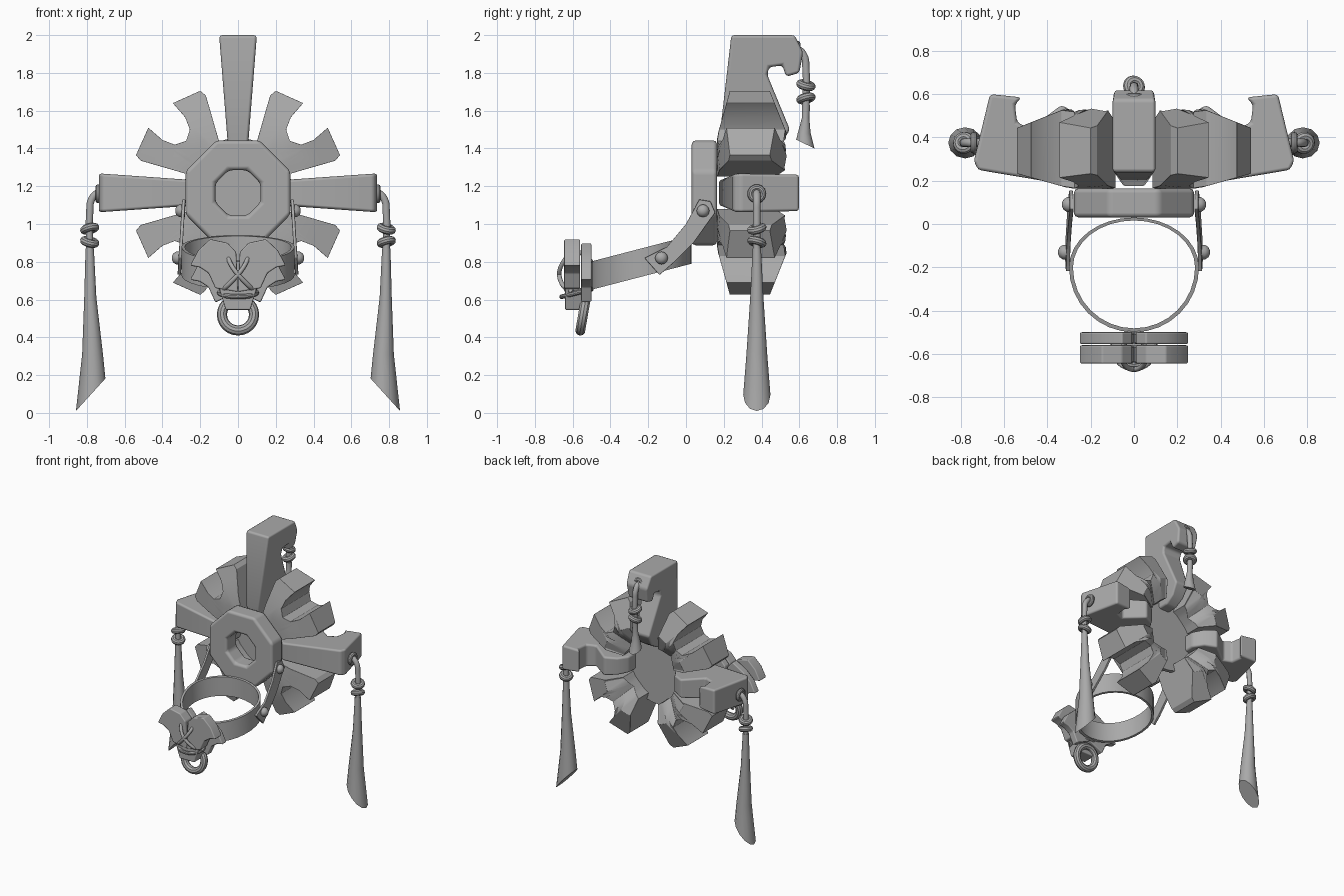
import bpy, bmesh, math
from math import sin, cos, pi
from mathutils import Matrix, Vector

cube = bpy.data.objects.get("Cube")
if cube:
    bpy.data.objects.remove(cube)

grey = bpy.data.materials.new("plain_grey")
grey.use_nodes = True
grey.diffuse_color = (0.4, 0.4, 0.4, 1)
grey.node_tree.nodes["Principled BSDF"].inputs["Base Color"].default_value = (0.4, 0.4, 0.4, 1)
HUB = Vector((0, 0, 1.165))


def make(name, verts, faces, bevel=0.0, matrix=None):
    """Mesh object with outward normals, smooth shading and optional rounded edges."""
    bm = bmesh.new()
    vs = [bm.verts.new(v) for v in verts]
    for f in faces:
        bm.faces.new([vs[i] for i in f])
    if matrix:
        bm.transform(matrix)
    bmesh.ops.recalc_face_normals(bm, faces=bm.faces)
    me = bpy.data.meshes.new(name)
    bm.to_mesh(me)
    bm.free()
    return finish(bpy.data.objects.new(name, me), bevel)


def finish(ob, bevel=0.0):
    if ob.name not in bpy.context.scene.collection.all_objects:
        bpy.context.collection.objects.link(ob)
    ob.data.materials.append(grey)
    bpy.context.view_layer.objects.active = ob
    bpy.ops.object.select_all(action='DESELECT')
    ob.select_set(True)
    if bevel:
        ob.data.polygons.foreach_set("use_smooth", [True] * len(ob.data.polygons))
        mod = ob.modifiers.new("rounding", 'BEVEL')
        mod.width, mod.segments = bevel, 2
        mod.limit_method, mod.angle_limit = 'ANGLE', math.radians(32)
        mod.harden_normals = True
    else:
        bpy.ops.object.shade_smooth_by_angle(angle=math.radians(35))
    return ob


def loft(name, rings, bevel=0.0, matrix=None, closed=False):
    """Skin equal-sized rings; cap the ends, or join last to first when closed."""
    n, k = len(rings[0]), len(rings)
    faces = [(a * n + i, a * n + (i + 1) % n, (a + 1) % k * n + (i + 1) % n, (a + 1) % k * n + i)
             for a in range(k if closed else k - 1) for i in range(n)]
    if not closed:
        faces += [tuple(range(n)), tuple(range((k - 1) * n, k * n))]
    return make(name, [v for r in rings for v in r], faces, bevel, matrix)


def torus(name, loc, major, minor, rot=(0, 0, 0), scale=(1, 1, 1)):
    bpy.ops.mesh.primitive_torus_add(major_segments=24, minor_segments=10, location=loc,
                                     major_radius=major, minor_radius=minor, rotation=rot)
    ob = bpy.context.object
    ob.name, ob.scale = name, scale
    return finish(ob)


def cord(name, pts, radius, matrix=None):
    cu = bpy.data.curves.new(name, 'CURVE')
    cu.dimensions, cu.bevel_depth, cu.bevel_resolution = '3D', radius, 3
    cu.use_fill_caps = True
    sp = cu.splines.new('BEZIER')
    sp.bezier_points.add(len(pts) - 1)
    for p, co in zip(sp.bezier_points, pts):
        p.co = matrix @ Vector(co) if matrix else co
        p.handle_left_type = p.handle_right_type = 'AUTO'
    sp.resolution_u = 6
    ob = bpy.data.objects.new(name, cu)
    bpy.context.collection.objects.link(ob)
    cu.materials.append(grey)


# Octagonal front ring and the thin plate behind it
def octagon(apothem, y):
    r = apothem / cos(pi / 8)
    return [HUB + Vector((r * cos(pi / 8 + i * pi / 4), y, r * sin(pi / 8 + i * pi / 4)))
            for i in range(8)]


loft("octagon_ring", [octagon(0.278, 0.03), octagon(0.278, 0.165),
                      octagon(0.12, 0.165), octagon(0.12, 0.03)], 0.022, closed=True)
loft("hub_plate", [[HUB + Vector((0.29 * cos(i * pi / 16), y, 0.29 * sin(i * pi / 16)))
                    for i in range(32)] for y in (0.315, 0.345)])


# Long hooked rays: side profile of (radius, depth), widening outwards
def ray(name, profile, turn, w0, w1):
    end = max(r for r, y in profile)
    rings = []
    for s in (-1, 1):
        rings.append([(s * (w0 + (w1 - w0) * (r - 0.27) / (end - 0.27)), y, r) for r, y in profile])
    loft(name, rings, 0.016, Matrix.Translation(HUB) @ Matrix.Rotation(turn, 4, 'Y'))


root_front = [(0.2, 0.2), (0.275, 0.175)]
root_back = [(0.335, 0.55), (0.25, 0.5), (0.2, 0.42)]
ray("top_ray", root_front + [(0.835, 0.24), (0.835, 0.575), (0.745, 0.62), (0.635, 0.6),
                             (0.615, 0.53), (0.675, 0.51), (0.665, 0.44), (0.625, 0.43)]
    + root_back, 0, 0.055, 0.1)
for side, turn in (("left", pi / 2), ("right", -pi / 2)):
    ray(side + "_ray", root_front + [(0.72, 0.25), (0.74, 0.29), (0.665, 0.6), (0.52, 0.585),
                                     (0.55, 0.55), (0.54, 0.47), (0.48, 0.44)]
        + root_back, turn, 0.07, 0.103)

# Two-pronged diagonal claws, each mirrored about its own diagonal
inner = [(0.085, 0.22), (0.093, 0.215), (0.1, 0.21), (0.118, 0.2), (0.14, 0.18), (0.16, 0.16)]
outer = [(0.17, 0.515), (0.2, 0.54), (0.345, 0.475), (0.28, 0.4), (0.255, 0.335), (0.275, 0.275)]
inner += [(z, x) for x, z in inner[-2::-1]]
outer += [(z, x) for x, z in outer[-2::-1]]


def claw_depth(x, z):
    m = max(x, z)
    out = min(max((m - 0.3) / 0.25, 0), 1)
    rise = min(max((m - 0.16) / 0.14, 0), 1)
    return 0.165 + 0.07 * out, 0.42 + 0.12 * rise - 0.1 * out


def claw(name, sx, sz):
    rings = []
    for a, b in zip(inner, outer):
        pts = [Vector(a).lerp(Vector(b), t) for t in (0, 0.4, 0.7, 1)]
        front = [(p.x, claw_depth(*p)[0], p.y) for p in pts]
        back = [(p.x, claw_depth(*p)[1], p.y) for p in reversed(pts)]
        rings.append(front + back)
    loft(name, rings, 0.014, Matrix.Translation(HUB) @ Matrix.Diagonal((sx, 1, sz, 1)))


for sx, side in ((1, "left"), (-1, "right")):
    claw(side + "_upper_claw", sx, 1)
    claw(side + "_lower_claw", sx, -1)


# Hanging tassels: eyelet, cord, two knots and a slanted flared drop
def tassel(name, loc, turn, length, size):
    m = Matrix.Translation(loc) @ Matrix.Rotation(turn, 4, 'Z')
    torus(name + "_eyelet", m @ Vector((0.02, 0, 0)), 0.034, 0.016, (0, pi / 2, turn))
    cord(name + "_cord", [(-0.05, 0, 0), (0.02, 0, 0.005), (0.055, 0, -0.03),
                          (0.065, 0, -0.1), (0.065, 0, -0.31)], 0.02, m)
    for z, tilt in ((-0.185, 0.25), (-0.255, -0.25)):
        torus(name + "_knot", m @ Vector((0.065, 0, z)), 0.031, 0.021, (tilt, tilt, turn))
    rings = []
    for f, off, ru, rv, tip in ((0, 0, 0.022, 0.022, 0), (0.3, -0.003, 0.032, 0.035, 0),
                                (0.65, -0.015, 0.055, 0.055, 0), (0.9, -0.005, 0.078, 0.072, 0.1)):
        s = 1 if f == 0 else size
        rings.append([(0.065 + s * (off + ru * cos(i * pi / 6)), s * rv * sin(i * pi / 6),
                       -0.29 - length * (f + tip * cos(i * pi / 6))) for i in range(12)])
    loft(name + "_drop", rings, 0, m)


tassel("left_tassel", (0.72, 0.375, 1.16), 0, 0.86, 1)
tassel("right_tassel", (-0.72, 0.375, 1.16), pi, 0.86, 1)
tassel("top_tassel", (0, 0.57, 1.92), pi / 2, 0.23, 0.62)

# Tilted finger band, pointed at the front
band = []
for i in range(32):
    a = i * pi / 16
    x, y = 0.3 * cos(a), -0.2 + (0.23 if sin(a) > 0 else 0.3) * sin(a)
    ring = []
    for s, dz in ((1, -0.075), (1, 0.075), (0.94, 0.075), (0.94, -0.075)):
        yy = -0.2 + (y + 0.2) * s
        ring.append((x * s, yy, 0.865 + (yy - 0.03) * 0.26 + dz))
    band.append(ring)
loft("finger_band", band, closed=True)

# Side brackets with domed rivets
for s, side in ((1, "left"), (-1, "right")):
    outline = [(0.07, 1.13), (0.13, 1.12), (0.155, 1.06), (0.04, 0.9), (-0.06, 0.8),
               (-0.14, 0.73), (-0.22, 0.82), (-0.1, 0.88), (0, 1.0)]
    loft(side + "_bracket", [[(s * (x + (1.1 - z) * 0.06), y, z) for y, z in outline]
                             for x in (0.28, 0.298)], 0.004)
    for x, y, z in ((0.3, 0.09, 1.07), (0.318, -0.13, 0.82)):
        loft(side + "_rivet", [[(s * (x + h), y + r * cos(i * pi / 6), z + r * sin(i * pi / 6))
                                for i in range(12)]
                               for h, r in ((-0.02, 0.034), (0.01, 0.034), (0.025, 0.024), (0.032, 0.01))])

# Front clasp: two layers of paired leaves on a short stem
leaf = [(0.0, 0.64), (0.01, 0.85), (0.06, 0.9), (0.16, 0.92), (0.23, 0.86), (0.275, 0.78),
        (0.22, 0.77), (0.17, 0.74), (0.13, 0.66)]
for s, side in ((1, "left"), (-1, "right")):
    for layer, y0, y1, drop in (("front", -0.645, -0.56, 0), ("back", -0.555, -0.5, 0.075)):
        loft(f"{side}_{layer}_leaf", [[(s * x * 0.92, y, z - drop * (x > 0.1)) for x, z in leaf]
                                      for y in (y0, y1)], 0.008)
loft("clasp_stem", [[(x * w, -0.6 + y, z) for x, y in ((-1, -0.04), (1, -0.04), (1, 0.07), (-1, 0.07))]
                    for z, w in ((0.545, 0.065), (0.66, 0.1))], 0.008)

# Cord binding and the hanging loop
torus("clasp_binding", (0, -0.58, 0.635), 0.08, 0.013, (0.25, 0, 0), (1.2, 1, 1))
for s in (1, -1):
    cord("crossed_cord", [(-s * 0.1, -0.6, 0.64), (-s * 0.05, -0.655, 0.68), (s * 0.04, -0.655, 0.79),
                          (s * 0.05, -0.58, 0.85), (s * 0.02, -0.5, 0.8)], 0.012)
torus("hanging_loop", (0, -0.545, 0.52), 0.085, 0.027, (pi / 2 - 0.17, 0, 0))
